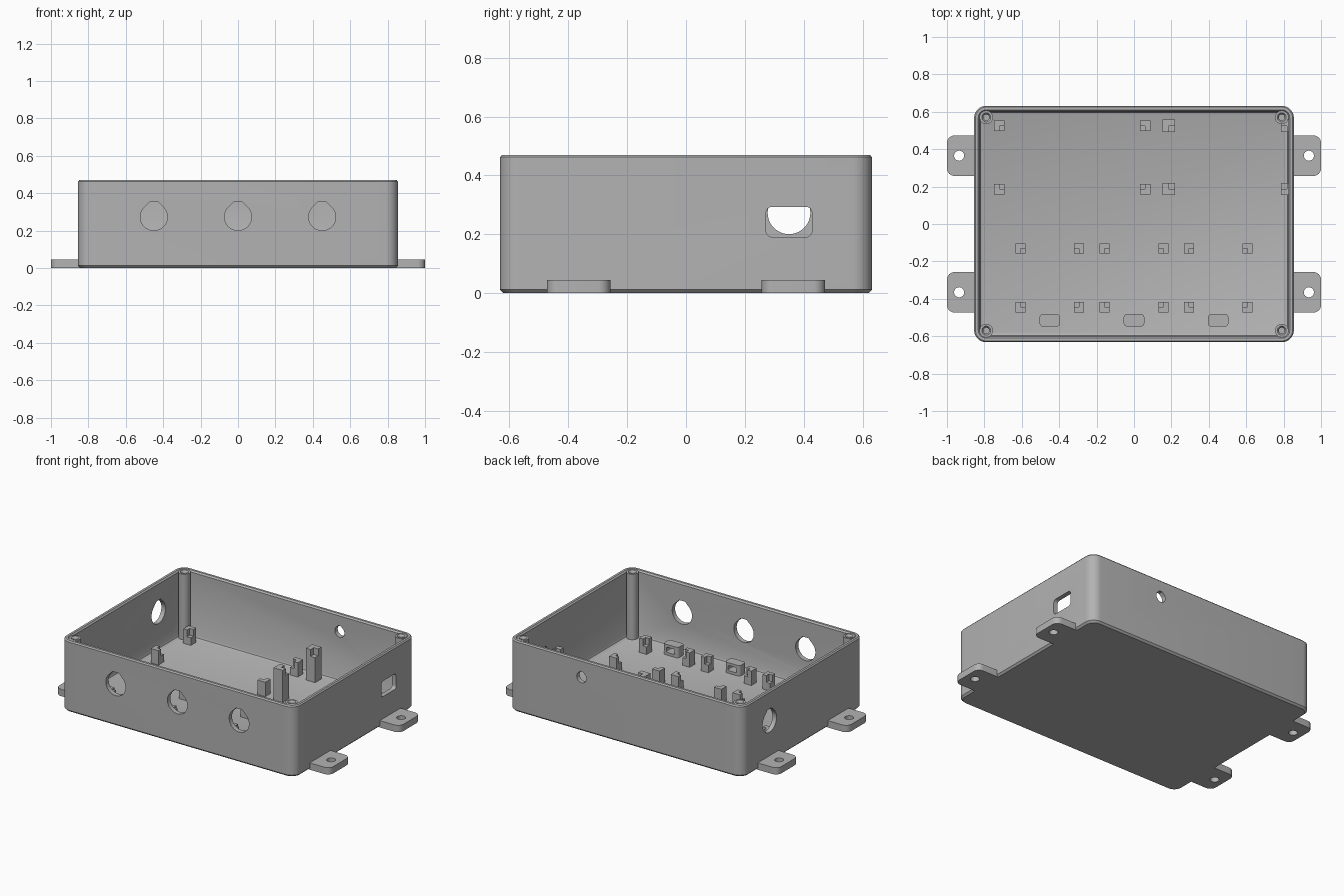
import bpy, bmesh, math

cube = bpy.data.objects.get("Cube")
if cube:
    bpy.data.objects.remove(cube, do_unlink=True)

grey = bpy.data.materials.new("plain_grey")
grey.use_nodes = True
grey.diffuse_color = (0.45, 0.45, 0.45, 1)
shader = next(n for n in grey.node_tree.nodes if n.type == 'BSDF_PRINCIPLED')
shader.inputs["Base Color"].default_value = grey.diffuse_color

HALF_X, HALF_Y, HEIGHT = 0.855, 0.632, 0.47
FLOOR = 0.035


def arc(cx, cy, r, start, end, steps):
    return [(cx + r * math.cos(math.radians(start + (end - start) * i / steps)),
             cy + r * math.sin(math.radians(start + (end - start) * i / steps)))
            for i in range(steps + 1)]


def circle(cx, cy, r, steps=32):
    return arc(cx, cy, r, 0, 360, steps)[:-1]


def rounded_rect(cx, cy, hx, hy, r, steps=8):
    pts = []
    for i, (sx, sy) in enumerate([(1, 1), (-1, 1), (-1, -1), (1, -1)]):
        pts += arc(cx + sx * (hx - r), cy + sy * (hy - r), r, 90 * i, 90 * i + 90, steps)
    return pts


def teardrop(cx, cz, r):
    # round hole with a flattened 45 degree peak
    top, peak = r * 1.12, r * math.sqrt(2)
    return (arc(cx, cz, r, 135, 405, 36)
            + [(cx + peak - top, cz + top), (cx - peak + top, cz + top)])


def loft(bm, rings, axis="z"):
    place = {"z": lambda a, b, c: (a, b, c),
             "y": lambda a, b, c: (a, c, b),
             "x": lambda a, b, c: (c, a, b)}[axis]
    loops = [[bm.verts.new(place(a, b, c)) for a, b in pts] for pts, c in rings]
    n = len(loops[0])
    for low, high in zip(loops, loops[1:]):
        for i in range(n):
            j = (i + 1) % n
            bm.faces.new((low[i], low[j], high[j], high[i]))
    bm.faces.new(loops[0][::-1])
    bm.faces.new(loops[-1])


def finish(bm, name):
    bmesh.ops.recalc_face_normals(bm, faces=bm.faces)
    mesh = bpy.data.meshes.new(name)
    bm.to_mesh(mesh)
    bm.free()
    mesh.materials.append(grey)
    obj = bpy.data.objects.new(name, mesh)
    bpy.context.collection.objects.link(obj)
    return obj


def solid(name, rings, axis="z"):
    bm = bmesh.new()
    loft(bm, rings, axis)
    return finish(bm, name)


def prism(name, outline, low, high, axis="z"):
    return solid(name, [(outline, low), (outline, high)], axis)


def cut(obj, outline, low, high, axis):
    cutter = prism("cutter", outline, low, high, axis)
    cutter.hide_render = True
    mod = obj.modifiers.new("cut", 'BOOLEAN')
    mod.operation, mod.solver, mod.object = 'DIFFERENCE', 'EXACT', cutter
    bpy.context.view_layer.objects.active = obj
    bpy.ops.object.modifier_apply(modifier=mod.name)
    bpy.data.objects.remove(cutter, do_unlink=True)


parts = []

# Open box with chamfered rims and a small fillet around the floor
profile = [(0.012, 0), (0, 0.012), (0, HEIGHT - 0.008), (0.007, HEIGHT),
           (0.022, HEIGHT), (0.03, HEIGHT - 0.01), (0.03, FLOOR + 0.016),
           (0.035, FLOOR + 0.005), (0.046, FLOOR)]
box = solid("box_shell", [
    (rounded_rect(0, 0, HALF_X - inset, HALF_Y - inset, 0.065 - inset), z)
    for inset, z in profile])
parts.append(box)

# Cable holes in the front, side and back walls, and a socket opening
for x in (-0.45, 0, 0.45):
    cut(box, teardrop(x, 0.273, 0.0725), -0.7, -0.58, "y")
cut(box, teardrop(0.35, 0.273, 0.0725), -0.9, -0.8, "x")
cut(box, teardrop(0.32, 0.355, 0.035), 0.58, 0.7, "y")
cut(box, rounded_rect(0.35, 0.242, 0.078, 0.051, 0.02), 0.8, 0.9, "x")

# Screw posts in the corners
for sx in (-1, 1):
    for sy in (-1, 1):
        parts.append(solid("screw_post", [
            (circle(sx * 0.79, sy * 0.57, r), z)
            for r, z in [(0.036, 0.02), (0.036, 0.467), (0.024, 0.467),
                         (0.016, 0.455), (0.016, 0.25)]]))

# Mounting tabs with screw holes
for sx in (-1, 1):
    for y in (-0.365, 0.365):
        hw, r = 0.108, 0.04
        outline = ([(0.835, y - hw)] + arc(1 - r, y - hw + r, r, -90, 0, 8)
                   + arc(1 - r, y + hw - r, r, 0, 90, 8) + [(0.835, y + hw)])
        tab = prism("mounting_tab", [(sx * a, b) for a, b in outline], 0, 0.045)
        cut(tab, circle(sx * 0.935, y, 0.027), -0.1, 0.1, "z")
        parts.append(tab)


# Board standoffs: corner posts notched toward the board centre
def standoffs(name, x0, x1, y0, y1, size, top):
    h = size / 2
    for x, dx in ((x0, 1), (x1, -1)):
        for y, dy in ((y0, 1), (y1, -1)):
            bm = bmesh.new()
            corner = [(-h, -h), (h, -h), (h, 0), (0, 0), (0, h), (-h, h)]
            seat = [(0, 0), (h, 0), (h, h), (0, h)]
            for shape, z in ((corner, top), (seat, top - 0.045)):
                pts = [(x + dx * a, y + dy * b) for a, b in shape]
                loft(bm, [(pts, FLOOR - 0.01), (pts, z)])
            parts.append(finish(bm, name))


standoffs("main_board_standoff", -0.72, 0.06, 0.187, 0.525, 0.056, 0.13)
standoffs("tall_board_standoff", 0.185, 0.818, 0.187, 0.525, 0.066, 0.245)
for x in (-0.45, 0, 0.45):
    standoffs("small_board_standoff", x - 0.157, x + 0.157, -0.445, -0.132, 0.054, 0.13)
    # Cable tie bridge below each front hole
    bridge = prism("cable_tie_bridge", rounded_rect(x, -0.515, 0.055, 0.033, 0.018),
                   FLOOR - 0.01, 0.105)
    cut(bridge, rounded_rect(x, 0.07, 0.03, 0.017, 0.006), -0.6, -0.4, "y")
    parts.append(bridge)

# Smooth the rounded surfaces, keeping edges sharp
bpy.ops.object.select_all(action='DESELECT')
for obj in parts:
    obj.select_set(True)
bpy.context.view_layer.objects.active = box
bpy.ops.object.shade_smooth_by_angle(angle=math.radians(30))
